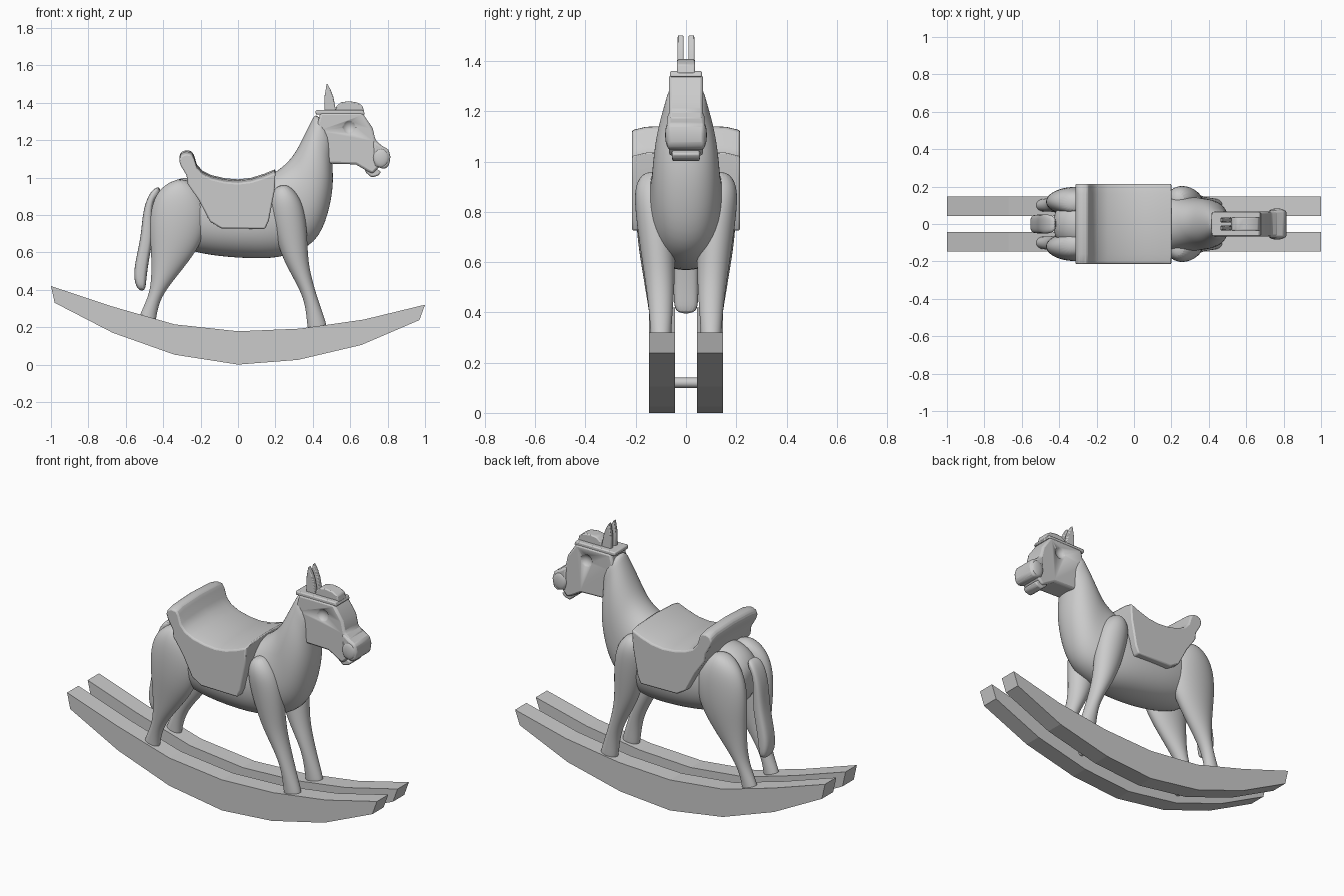
import bpy, bmesh
from math import sin, cos, pi, copysign, radians
from mathutils import Matrix, Vector


def finish(name, bm, angle=35, bevel=0, segments=2, subsurf=0):
    bmesh.ops.recalc_face_normals(bm, faces=bm.faces)
    me = bpy.data.meshes.new(name)
    bm.to_mesh(me)
    bm.free()
    ob = bpy.data.objects.new(name, me)
    bpy.context.collection.objects.link(ob)
    if angle:
        bpy.ops.object.select_all(action='DESELECT')
        ob.select_set(True)
        bpy.context.view_layer.objects.active = ob
        bpy.ops.object.shade_smooth_by_angle(angle=radians(angle))
    if bevel:
        m = ob.modifiers.new("Bevel", 'BEVEL')
        m.width, m.segments, m.limit_method = bevel, segments, 'ANGLE'
    if subsurf:
        m = ob.modifiers.new("Subdivision", 'SUBSURF')
        m.levels = m.render_levels = subsurf
    return ob


def skin(bm, rings):
    """Join rings of equal length with quads and cap both ends."""
    rings = [[bm.verts.new(p) for p in r] for r in rings]
    n = len(rings[0])
    for a, b in zip(rings, rings[1:]):
        for i in range(n):
            j = (i + 1) % n
            bm.faces.new((a[i], a[j], b[j], b[i]))
    bm.faces.new(rings[0])
    bm.faces.new(rings[-1])


def loft(name, sections, side=1, power=2.0, n=20):
    """Sections: two opposite side-view points, y centre, y half width."""
    rings = []
    for x1, z1, x2, z2, yc, hw in sections:
        ring = []
        for i in range(n):
            a = 2 * pi * i / n
            u = copysign(abs(cos(a)) ** (2 / power), cos(a))
            v = copysign(abs(sin(a)) ** (2 / power), sin(a))
            ring.append(((x1 + x2) / 2 + u * (x1 - x2) / 2, side * (yc + v * hw),
                         (z1 + z2) / 2 + u * (z1 - z2) / 2))
        rings.append(ring)
    bm = bmesh.new()
    skin(bm, rings)
    return finish(name, bm, angle=60, subsurf=2)


def prism(name, pts, stations, arch_above=9, **kw):
    """Side-view outline carried across y; stations are (y, drop of the upper points)."""
    bm = bmesh.new()
    skin(bm, [[(x, y, z - (d if z > arch_above else 0)) for x, z in pts]
              for y, d in stations])
    return finish(name, bm, **kw)


# Rockers
rocker = [(-1, .42), (-.67, .31), (-.34, .215), (0, .178), (.33, .192), (.67, .24), (1, .32),
          (.97, .238), (.66, .105), (.32, .025), (0, 0), (-.34, .053), (-.67, .17), (-.98, .33)]
for s in (1, -1):
    prism("rocker", rocker, [(s * .043, 0), (s * .147, 0)], angle=0)

# Cross bars between the rockers
for x in (-.35, .35):
    bm = bmesh.new()
    bmesh.ops.create_cone(bm, cap_ends=True, segments=16, radius1=.02, radius2=.02, depth=.12,
                          matrix=Matrix.Translation((x, 0, .12)) @ Matrix.Rotation(pi / 2, 4, 'X'))
    finish("cross_bar", bm)

# Body and neck
loft("body", [(-.44, .88, -.42, .74, 0, .07), (-.385, .97, -.36, .64, 0, .13),
              (-.28, 1.015, -.24, .60, 0, .17), (-.1, .98, -.1, .575, 0, .185),
              (.08, .98, .1, .562, 0, .185), (.19, 1.02, .25, .57, 0, .17),
              (.275, 1.09, .42, .64, 0, .14), (.32, 1.16, .485, .80, 0, .135),
              (.36, 1.24, .515, .97, 0, .115), (.395, 1.31, .50, 1.1, 0, .085),
              (.42, 1.355, .52, 1.2, 0, .07)], power=2.2)

# Legs
front = [(.26, .97, .20, .95, .13, .04), (.325, .91, .172, .90, .13, .075),
         (.36, .82, .168, .82, .125, .08), (.372, .68, .20, .68, .115, .072),
         (.375, .55, .245, .55, .105, .062), (.40, .44, .315, .43, .1, .05),
         (.43, .34, .36, .33, .1, .042), (.475, .215, .37, .2, .1, .038),
         (.48, .17, .38, .16, .1, .036)]
back = [(-.29, 1.0, -.36, .98, .11, .04), (-.20, .94, -.43, .93, .12, .07),
        (-.15, .81, -.468, .84, .122, .08), (-.185, .66, -.475, .72, .12, .075),
        (-.27, .54, -.465, .60, .115, .06), (-.37, .42, -.462, .45, .107, .046),
        (-.42, .34, -.48, .36, .103, .036), (-.44, .24, -.53, .26, .1, .034),
        (-.44, .19, -.54, .2, .1, .034)]
for s in (1, -1):
    loft("front_leg", front, s)
    loft("back_leg", back, s)

# Tail
loft("tail", [(-.41, .955, -.42, .90, 0, .04), (-.465, .94, -.455, .88, 0, .052),
              (-.51, .83, -.46, .80, 0, .052), (-.517, .69, -.45, .69, 0, .052),
              (-.55, .55, -.475, .57, 0, .05), (-.56, .46, -.49, .46, 0, .05),
              (-.535, .395, -.495, .39, 0, .045)], power=3)

# Saddle
saddle = [(-.315, 1.11), (-.305, 1.135), (-.28, 1.146), (-.25, 1.142), (-.235, 1.12),
          (-.22, 1.07), (-.19, 1.036), (-.14, 1.012), (-.07, .996), (0, .99), (.07, .998),
          (.14, 1.02), (.2, 1.045), (.196, .95), (.18, .85), (.165, .77), (.145, .725),
          (-.09, .728), (-.15, .765), (-.21, .88), (-.27, .985), (-.275, 1.03), (-.305, 1.08)]
prism("saddle", saddle, [(-.215, .02), (-.16, .007), (0, 0), (.16, .007), (.215, .02)],
      arch_above=.94, bevel=.008)

# Head with hollowed eyes
head = [(.44, 1.345), (.665, 1.345), (.72, 1.265), (.735, 1.2), (.77, 1.17), (.77, 1.07),
        (.72, 1.02), (.69, 1.035), (.63, 1.07), (.46, 1.075), (.43, 1.15), (.415, 1.25)]
head_ob = prism("head", head, [(-.068, 0), (.068, 0)], bevel=.012)
bm = bmesh.new()
for s in (1, -1):
    bmesh.ops.create_uvsphere(bm, u_segments=20, v_segments=12, radius=.045,
                              matrix=Matrix.Translation((.595, s * .094, 1.268)))
cutter = finish("eye_cutter", bm)
cutter.hide_render = True
cutter.hide_set(True)
m = head_ob.modifiers.new("Eyes", 'BOOLEAN')
m.operation, m.object, m.solver = 'DIFFERENCE', cutter, 'EXACT'

# Muzzle, lower jaw and nostrils
prism("muzzle", [(.72, 1.2), (.76, 1.175), (.805, 1.15), (.815, 1.11), (.808, 1.065),
                 (.785, 1.045), (.73, 1.06)], [(-.074, 0), (.074, 0)], bevel=.012)
prism("lower_jaw", [(.68, 1.06), (.735, 1.05), (.765, 1.03), (.75, 1.01), (.715, 1.0),
                    (.68, 1.03)], [(-.055, 0), (.055, 0)], bevel=.008)
for s in (1, -1):
    bm = bmesh.new()
    bmesh.ops.create_uvsphere(bm, u_segments=16, v_segments=10, radius=1,
                              matrix=Matrix.LocRotScale(Vector((.765, s * .069, 1.105)), None,
                                                        Vector((.042, .014, .05))))
    finish("nostril", bm)

# Headband, forelock and ears
prism("headband", [(.415, 1.36), (.67, 1.36), (.68, 1.337), (.415, 1.337)],
      [(-.064, 0), (.064, 0)], bevel=.006)
prism("forelock", [(.52, 1.35), (.525, 1.38), (.55, 1.402), (.59, 1.408), (.635, 1.402),
                   (.665, 1.385), (.675, 1.35)], [(-.036, 0), (.036, 0)], bevel=.006)
ear = [(.462, 1.35), (.462, 1.43), (.475, 1.505), (.495, 1.47), (.51, 1.43), (.525, 1.35)]
for s in (1, -1):
    prism("ear", ear, [(s * .009, 0), (s * .034, 0)], bevel=.005)
